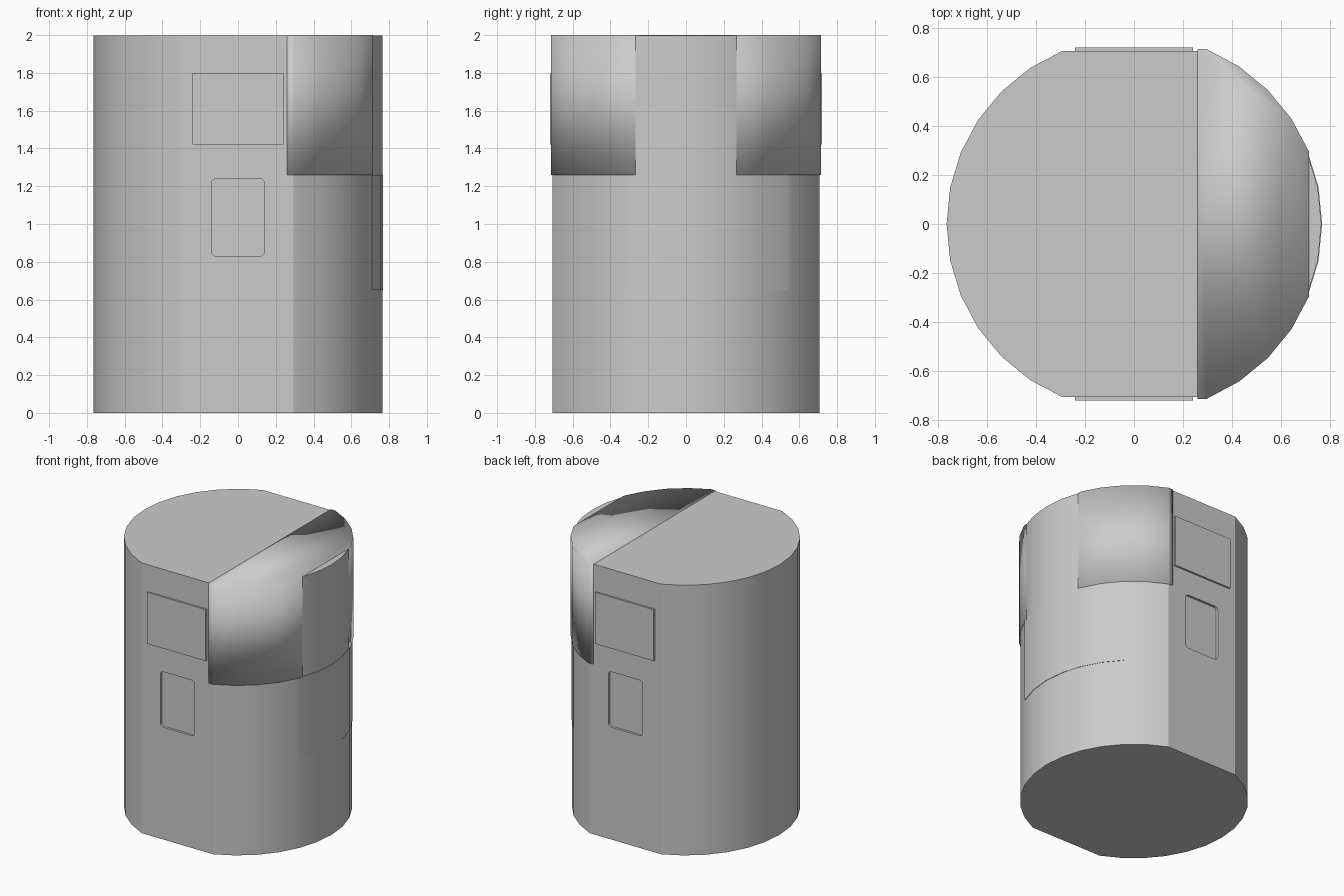
import bpy, bmesh, math

if "Cube" in bpy.data.objects:
    bpy.data.objects.remove(bpy.data.objects["Cube"])

R = 0.765                       # 32-sided body with two flats at y = +-0.707
STEP = math.tau / 32


def ring(r, k0, k1):
    return [(r * math.cos(k * STEP), r * math.sin(k * STEP)) for k in range(k0, k1 + 1)]


def prism(name, pts, lo, hi, axis='z', smooth=None):
    """Extrude a 2D outline along z, or an (x, z) outline along y."""
    def place(p, h):
        return (p[0], p[1], h) if axis == 'z' else (p[0], h, p[1])
    bm = bmesh.new()
    a = [bm.verts.new(place(p, lo)) for p in pts]
    b = [bm.verts.new(place(p, hi)) for p in pts]
    bm.faces.new(a)
    bm.faces.new(b)
    n = len(pts)
    for i in range(n):
        j = (i + 1) % n
        bm.faces.new((a[i], a[j], b[j], b[i]))
    bmesh.ops.recalc_face_normals(bm, faces=bm.faces[:])
    me = bpy.data.meshes.new(name)
    bm.to_mesh(me)
    bm.free()
    ob = bpy.data.objects.new(name, me)
    bpy.context.collection.objects.link(ob)
    if smooth is not None:
        bpy.ops.object.select_all(action='DESELECT')
        ob.select_set(True)
        bpy.context.view_layer.objects.active = ob
        if smooth >= 180:
            bpy.ops.object.shade_smooth()
        else:
            bpy.ops.object.shade_smooth_by_angle(angle=math.radians(smooth))
    return ob


def rounded_rect(x0, x1, z0, z1, r, seg=4):
    pts = []
    for i, (cx, cz) in enumerate([(x1 - r, z1 - r), (x0 + r, z1 - r), (x0 + r, z0 + r), (x1 - r, z0 + r)]):
        for s in range(seg + 1):
            t = math.pi / 2 * (i + s / seg)
            pts.append((cx + r * math.cos(t), cz + r * math.sin(t)))
    return pts


# Main body with flattened front and back
body = prism("body", ring(R, -6, 6) + ring(R, 10, 22), 0, 1.998, smooth=20)

# Recessed windows in both flats, and raised panels above them
for label, s in (("front", -1), ("back", 1)):
    lo, hi = sorted((s * 0.69, s * 0.8))
    cut = prism(label + "_window_cutter", rounded_rect(-0.14, 0.14, 0.83, 1.24, 0.025), lo, hi, 'y')
    cut.hide_render = True
    cut.hide_set(True)
    mod = body.modifiers.new(label + "_window", 'BOOLEAN')
    mod.operation = 'DIFFERENCE'
    mod.solver = 'EXACT'
    mod.object = cut
    lo, hi = sorted((s * 0.70, s * 0.72))
    prism(label + "_panel", [(-0.24, 1.42), (0.24, 1.42), (0.24, 1.8), (-0.24, 1.8)], lo, hi, 'y')

# Slightly proud, softly shaded cover over the upper right side
RC = R + 0.008
edge = RC * math.sin(6 * STEP)
prism("corner_cover", [(0.26, -edge)] + ring(RC, -6, -2) + ring(RC, 2, 6) + [(0.26, edge)],
      1.26, 2.0, smooth=180)

# Thin curved panel below the cover
prism("side_panel", ring(R + 0.003, -2, 4) + ring(R - 0.02, -2, 4)[::-1], 0.65, 1.26, smooth=20)
